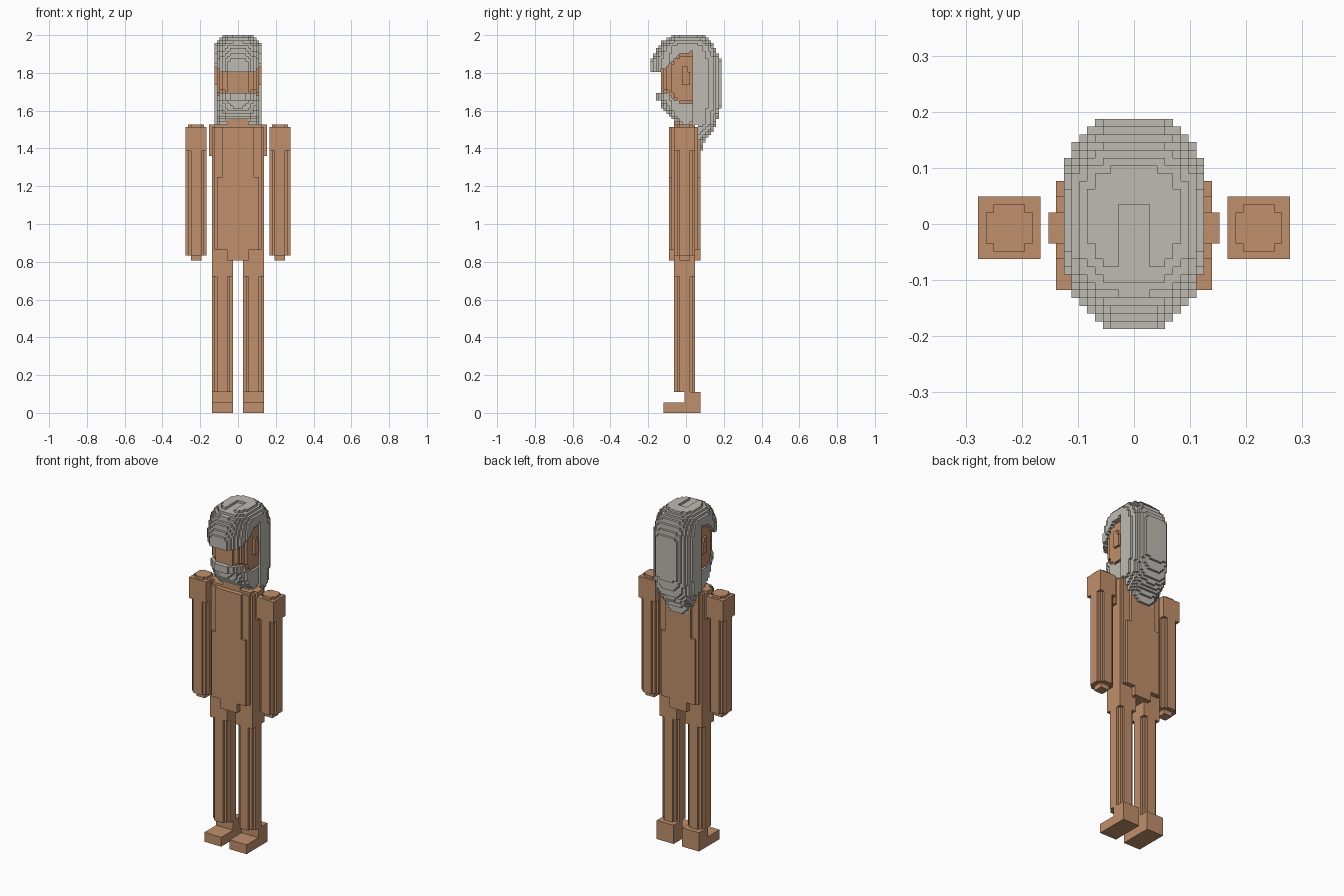
import bpy, bmesh
from mathutils import Vector

V = 2.0 / 144  # edge length of one block

if "Cube" in bpy.data.objects:
    bpy.data.objects.remove(bpy.data.objects["Cube"], do_unlink=True)


def material(name, rgb):
    m = bpy.data.materials.new(name)
    m.use_nodes = True
    col = (*rgb, 1)
    m.diffuse_color = col
    bsdf = m.node_tree.nodes["Principled BSDF"]
    bsdf.inputs["Base Color"].default_value = col
    bsdf.inputs["Roughness"].default_value = 0.9
    return m


SKIN = material("tan skin", (0.53, 0.28, 0.15))
HAIR = material("pale grey hair", (0.52, 0.49, 0.45))


def finish(name, bm, mats):
    me = bpy.data.meshes.new(name)
    bm.to_mesh(me)
    bm.free()
    for m in mats:
        me.materials.append(m)
    ob = bpy.data.objects.new(name, me)
    bpy.context.collection.objects.link(ob)


def blocks(name, boxes, mat=SKIN, side=1):
    """Boxes as (x0, x1, y0, y1, z0, z1) in block units; side -1 mirrors in x."""
    bm = bmesh.new()
    for x0, x1, y0, y1, z0, z1 in boxes:
        geo = bmesh.ops.create_cube(bm, size=1)
        for v in geo["verts"]:
            v.co = Vector((side * (x0 + x1) / 2 + v.co.x * (x1 - x0),
                           (y0 + y1) / 2 - 0.5 + v.co.y * (y1 - y0),
                           (z0 + z1) / 2 + v.co.z * (z1 - z0))) * V
    finish(name, bm, [mat])


def limb(cx, z0, z1):
    """Column with stepped corners, eight blocks across."""
    return [(cx - a, cx + a, -b, b, z0, z1) for a, b in ((2, 4), (3, 3), (4, 2))]


# Arms, legs and feet, one of each per side
for side, word in ((1, "left"), (-1, "right")):
    blocks(word + "_arm", limb(16, 60, 100) + [
        (12, 20, -4, 4, 100, 109),                                  # shoulder
        (13, 19, -2, 2, 109, 110), (14, 18, -3, 3, 109, 110),       # rounded cap
        (14, 18, -2, 2, 58, 60)], side=side)                        # hand
    blocks(word + "_leg", limb(6, 8, 52) + [(2, 10, -4, 4, 52, 59)], side=side)
    blocks(word + "_foot", [(2, 10, -8, 6, 0, 4), (2, 10, 0, 6, 4, 8)], side=side)

# Torso with stepped front and back panels
blocks("torso", [
    (-10, 10, -4, 4, 58, 109),
    (-9, 9, -5, 5, 62, 109),
    (-8, 8, -6, 6, 62, 90),
    (-6, 6, -6, 6, 90, 109),
    (-4, 4, -6, 6, 58, 62),
    (-9, 9, -4, 4, 109, 110),
    (-11, 11, -2, 2, 98, 110)])
blocks("neck", [(-4, 4, -4, 4, 110, 114)])


# Head and hair, filled block by block from side and front profiles
def lerp(points, t):
    if t <= points[0][0]:
        return points[0][1]
    for (a, p), (b, q) in zip(points, points[1:]):
        if t <= b:
            return p + (q - p) * (t - a) / (b - a)
    return points[-1][1]


BACK = [(1.39, .085), (1.44, .1), (1.47, .125), (1.53, .162), (1.61, .178), (1.63, .189),
        (1.86, .189), (1.9, .17), (1.95, .145), (1.985, .115), (2.0, .09)]
FRINGE = [(1.81, .189), (1.865, .189), (1.91, .163), (1.94, .147), (1.97, .122),
          (1.99, .092), (2.0, .068)]
BEARD = [(1.535, .045), (1.56, .075), (1.58, .1), (1.6, .12), (1.65, .137),
         (1.66, .158), (1.7, .158)]
WIDTH = [(1.39, .075), (1.45, .105), (1.53, .127), (1.94, .127), (1.97, .113),
         (1.985, .092), (2.0, .072)]
HAIRLINE = [(-.13, 1.81), (-.1, 1.825), (-.065, 1.87), (-.03, 1.908), (.035, 1.91)]
BEARDLINE = [(-.12, 1.695), (-.1, 1.69), (-.075, 1.67), (-.03, 1.64), (.035, 1.635)]


def inside(x, y, w, h, p):
    return (abs(x) / w) ** p + (abs(y) / h) ** p <= 1


def block_at(x, y, z):
    """0 for skin, 1 for hair, None for empty."""
    w = lerp(WIDTH, z)
    if y > .035:
        if z < 1.53 and y < .06:
            return None
        return 1 if inside(x, y, w, lerp(BACK, z), 3.2) else None
    if z < 1.53:
        return None
    if z > lerp(HAIRLINE, y):
        if z > 1.986 and abs(x) < .028 and y < .04:     # dent in the crown
            return None
        h = lerp(BACK, z) if y > 0 else lerp(FRINGE, z)
        return 1 if inside(x, y, w, h, 2.5 if y < 0 else 3.2) else None
    if z < lerp(BEARDLINE, y):
        return 1 if inside(x, y, .118, lerp(BEARD, z), 2.5) else None
    ear = abs(x) < .125 and -.021 < y < .001 and 1.77 < z < 1.835
    face = (abs(x) / .119) ** 2.4 + (abs(y) / .138) ** 2.4 + (abs(z - 1.77) / .21) ** 2.4 <= 1
    return 0 if ear or face else None


cells = {}
for i in range(-10, 10):
    for j in range(-14, 15):
        for k in range(100, 144):
            c = block_at((i + .5) * V, j * V, (k + .5) * V)
            if c is not None:
                cells[i, j, k] = c

# Only the exposed sides of the blocks become faces
bm = bmesh.new()
points = {}


def corner(p):
    if p not in points:
        points[p] = bm.verts.new((p[0] * V, (p[1] - .5) * V, p[2] * V))
    return points[p]


for cell, colour in cells.items():
    for axis in range(3):
        for s in (0, 1):
            n = list(cell)
            n[axis] += 1 if s else -1
            if tuple(n) in cells:
                continue
            quad = []
            for a, b in ((0, 0), (1, 0), (1, 1), (0, 1)):
                p = list(cell)
                p[axis] += s
                p[(axis + 1) % 3] += a
                p[(axis + 2) % 3] += b
                quad.append(corner(tuple(p)))
            f = bm.faces.new(quad if s else quad[::-1])
            f.material_index = colour
finish("head_and_hair", bm, [SKIN, HAIR])
